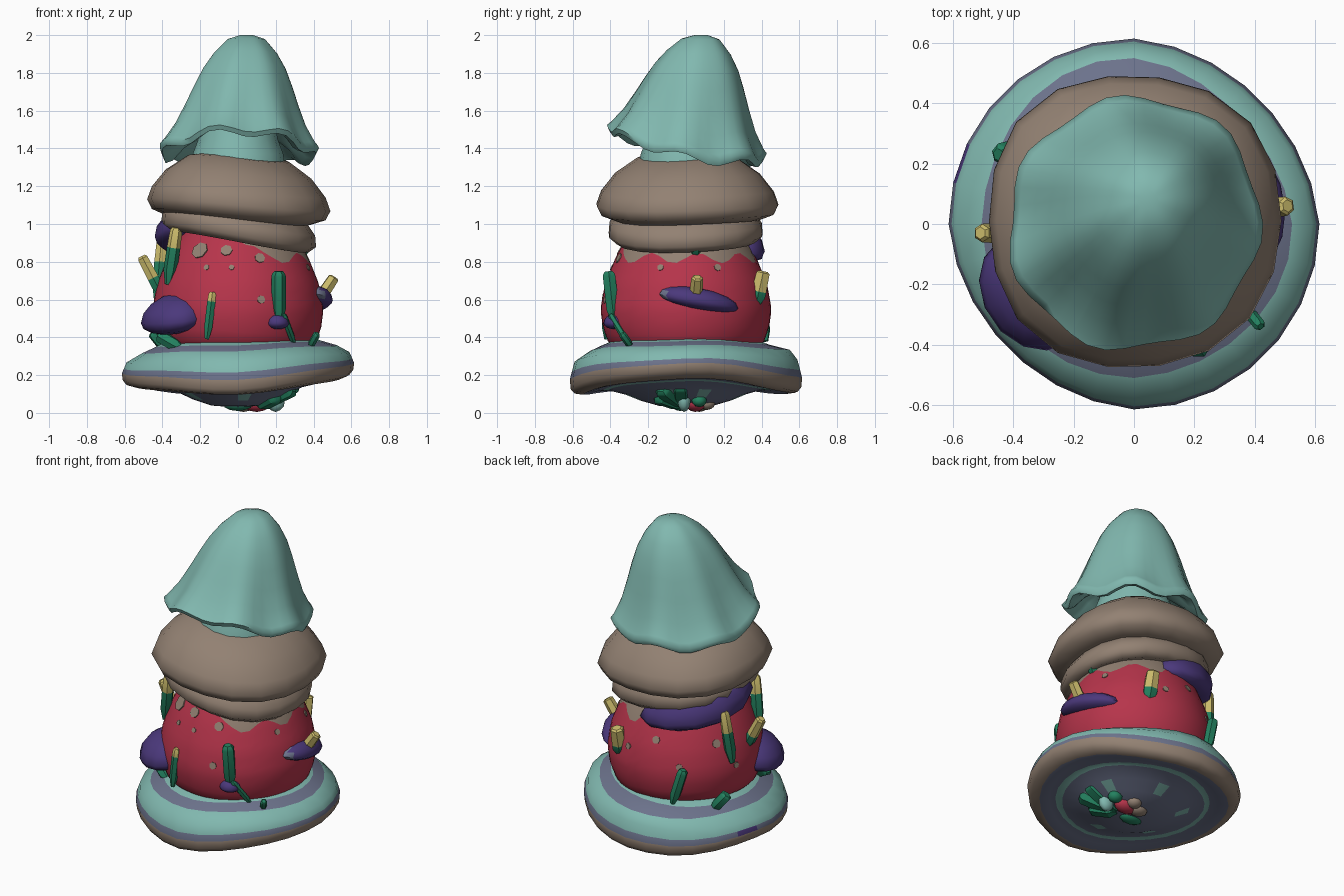
import bpy, bmesh, math
from math import sin, cos, pi, radians
from mathutils import Vector, Matrix

old = bpy.data.objects.get("Cube")
if old:
    bpy.data.objects.remove(old)


def material(name, rgb):
    m = bpy.data.materials.new(name)
    m.use_nodes = True
    m.diffuse_color = (*rgb, 1)
    m.node_tree.nodes["Principled BSDF"].inputs["Base Color"].default_value = (*rgb, 1)
    return m


TEAL = material("teal", (.22, .48, .43))
BROWN = material("brown", (.29, .22, .17))
RED = material("red", (.47, .035, .07))
PURPLE = material("purple", (.07, .04, .2))
GREY = material("slate_blue", (.15, .17, .26))
GREEN = material("green", (.017, .22, .115))
YELLOW = material("yellow", (.6, .5, .15))


def finish(name, bm, mats, angle=50):
    """Turn a bmesh into a smooth-shaded object."""
    bmesh.ops.recalc_face_normals(bm, faces=bm.faces)
    me = bpy.data.meshes.new(name)
    bm.to_mesh(me)
    bm.free()
    ob = bpy.data.objects.new(name, me)
    bpy.context.collection.objects.link(ob)
    for m in mats:
        me.materials.append(m)
    bpy.ops.object.select_all(action='DESELECT')
    ob.select_set(True)
    bpy.context.view_layer.objects.active = ob
    bpy.ops.object.shade_smooth_by_angle(angle=radians(angle))


def loft(name, profile, segs, mats, deform=None, slot=lambda band, k: 0, matrix=Matrix(), angle=50):
    """Revolve (radius, height) points; slot picks a material per band and segment."""
    bm = bmesh.new()
    rings = []
    for i, (r, z) in enumerate(profile):
        ring = []
        for k in range(segs):
            a = 2 * pi * k / segs
            p = deform(a, r, z, i) if deform else Vector((r * cos(a), r * sin(a), z))
            ring.append(bm.verts.new(p))
        rings.append(ring)
    for i, (lo, hi) in enumerate(zip(rings, rings[1:])):
        for k in range(segs):
            j = (k + 1) % segs
            bm.faces.new((lo[k], lo[j], hi[j], hi[k])).material_index = slot(i, k)
    bm.faces.new(rings[0]).material_index = slot(0, 0)
    bm.faces.new(rings[-1]).material_index = slot(len(rings) - 2, 0)
    bmesh.ops.transform(bm, matrix=matrix, verts=bm.verts)
    finish(name, bm, mats, angle)


# Skirt: conical disc whose rim dips at front and back, with wavy colour bands
def skirt_shape(a, r, z, i):
    s, c = sin(a), cos(a)
    k = min(r / .6, 1) ** 2
    wave = 1 - .045 * max(0, sin(2 * a)) * k + .02 * sin(3 * a + i) * (i in (1, 2, 10, 11))
    if i == 2:
        wave += .06 * max(0, s) ** 3
    dip = .06 * min(1, max(0, (.3 - z) / .1))
    z += k * (.028 * c + .01 * c * c - dip * s * s) + .005 * sin(5 * a) * k
    return Vector((r * wave * c, r * wave * s, z))


BANDS = [0, 1, 0, 0, 1, 2, 2, 2, 1, 1, 0, 1, 1, 1, 1]


def skirt_slot(band, k):
    if band == 12 and k % 5 == 1:
        return 0
    return 3 if band == 4 and k == 12 else BANDS[band]


loft("skirt",
     [(.36, .395), (.44, .36), (.515, .33), (.59, .285), (.605, .25), (.615, .225), (.61, .19), (.59, .165),
      (.545, .15), (.49, .155), (.445, .155), (.41, .15), (.32, .115), (.24, .075), (.14, .04), (.03, .03)],
     28, [TEAL, GREY, BROWN, PURPLE], skirt_shape, skirt_slot)

# Body: red bulb whose top turns brown along a ragged edge
BODY = [(.36, .33), (.41, .37), (.44, .45), (.453, .55), (.43, .68), (.37, .83), (.3, .95), (.24, 1.02)]


def body_radius(z):
    for (r0, z0), (r1, z1) in zip(BODY, BODY[1:]):
        if z <= z1:
            return r0 + (r1 - r0) * (z - z0) / (z1 - z0)
    return BODY[-1][0]


def on_body(a, z):
    """Point and outward normal on the body surface."""
    slope = (body_radius(z + .03) - body_radius(z - .03)) / .06
    r = body_radius(z)
    return Vector((r * cos(a), r * sin(a), z)), Vector((cos(a), sin(a), -slope)).normalized()


def body_shape(a, r, t, i):
    edge = min(.98, .82 + .028 * sin(9 * a) + .3 * max(0, .3 - cos(a - .1)))
    z = .33 + (edge - .33) * t if t < 1 else edge + (1.02 - edge) * (t - 1)
    return on_body(a, z)[0]


loft("body", [(0, i / 12) for i in range(13)] + [(0, 1 + i / 4) for i in range(1, 5)], 48,
     [RED, BROWN], body_shape, lambda band, k: int(band >= 12))

# Spots: thin plates lying on the body
SPOTS = [(-125, .86, .048), (-100, .86, .032), (-95, .77, .015), (-72, .82, .028), (-74, .6, .022),
         (-115, .77, .016), (-20, .77, .018), (25, .77, .02), (100, .74, .024), (120, .6, .02),
         (150, .72, .026), (165, .57, .018), (75, .66, .02)]
for n, (deg, z, r) in enumerate(SPOTS):
    p, nrm = on_body(radians(deg), z)
    m = Matrix.Translation(p) @ nrm.to_track_quat('Z', 'Y').to_matrix().to_4x4()
    loft(f"spot_{n + 1}", [(r, -.003), (r, .004)], 7, [BROWN], matrix=m, angle=30)


# Brown collars, slightly tilted and a little squared
def tilted(slope, shift):
    def shape(a, r, z, i):
        r *= 1 + .01 * sin(3 * a + 1) + .045 * sin(2 * a) ** 2
        return Vector((r * cos(a), r * sin(a) + shift, z - slope * r * cos(a) + .008 * sin(2 * a)))
    return shape


loft("lower_collar", [(.24, 1.09), (.36, 1.06), (.405, 1.0), (.41, .94), (.37, .905), (.25, .93)],
     18, [BROWN], tilted(.15, 0), angle=75)
loft("upper_collar", [(.2, 1.36), (.27, 1.345), (.385, 1.265), (.46, 1.17), (.485, 1.1),
                      (.46, 1.05), (.38, 1.02), (.22, 1.04)], 18, [BROWN], tilted(.065, .01), angle=75)

# Neck and bell hat with a fluted, drooping brim
loft("neck", [(.25, 1.3), (.24, 1.37), (.21, 1.45), (.19, 1.6)], 16, [TEAL])


def hat_shape(a, r, t, i):
    s = sin(a)
    brim = 1.365 - .08 * s + .05 * s * s + .022 * cos(7 * a + .5)
    flute = 1 + .035 * t * t * cos(7 * a + .5) + .025 * max(0, sin(2 * a))
    fade = max(0, 1 - t)
    return Vector((r * flute * cos(a) + .045 * fade, r * flute * s + .08 * fade, 2 - (2 - brim) * t))


loft("hat", [(.035, 0), (.1, .035), (.17, .16), (.22, .29), (.26, .44), (.3, .61), (.345, .79),
             (.395, .93), (.415, .97), (.4, 1.02), (.36, 1.0), (.3, .9), (.2, .8)],
     42, [TEAL], hat_shape, angle=70)


# Shelf fungi: flattened domes bent around the body, some with a pale end
def shelf(name, deg, span, radius, depth, z, height, roll=0, droop=0, pale_end=False):
    bm = bmesh.new()
    bmesh.ops.create_uvsphere(bm, u_segments=18, v_segments=8, radius=1)
    for f in bm.faces:
        f.material_index = int(pale_end and f.calc_center_median().y < -.72)
    for v in bm.verts:
        x, y, up = v.co
        a = radians(deg + span * y)
        r = radius + depth * x
        lift = up * height * (1 if up > 0 else .65)
        v.co = (r * cos(a), r * sin(a), z + lift + roll * y - droop * x)
    finish(name, bm, [PURPLE, GREY])


shelf("front_shelf", 214, 28, .4, .17, .505, .13, droop=.035)
shelf("side_shelf", 10, 30, .42, .085, .59, .07, roll=-.04, pale_end=True)
shelf("back_shelf", 143, 68, .32, .14, .93, .14, roll=.08, droop=.04)
shelf("small_shelf", -61, 8, .43, .06, .475, .05)


# Stalks: faceted green rods, most with yellow tips
def stalk(name, start, end, r, green=.9):
    p, q = Vector(start), Vector(end)
    h = (q - p).length
    m = Matrix.Translation(p) @ (q - p).to_track_quat('Z', 'Y').to_matrix().to_4x4()
    loft(name, [(r * .5, 0), (r, h * .25), (r, h * green), (r * .9, h * .95), (r * .6, h)], 6,
         [GREEN, YELLOW], slot=lambda band, k: int(band >= 2 and green < .9), matrix=m, angle=30)


STALKS = [((-.37, -.2, .68), (-.325, -.23, .98), .036, .65),
          ((-.43, .15, .6), (-.4, .19, .93), .034, .6),
          ((-.4, -.03, .62), (-.51, -.03, .83), .034, .45),
          ((-.165, -.42, .39), (-.135, -.42, .64), .025, .8),
          ((.215, -.38, .48), (.215, -.41, .75), .038),
          ((.43, .05, .6), (.51, .06, .72), .035, .3),
          ((.2, .37, .57), (.2, .41, .75), .045, .4),
          ((-.2, .42, .38), (-.26, .4, .6), .032),
          ((-.37, .25, .33), (-.45, .23, .43), .036),
          ((.38, -.29, .35), (.42, -.34, .42), .02),
          ((.33, .05, .83), (.38, .05, .92), .03),
          ((-.3, -.27, .34), (-.42, -.22, .41), .036),
          ((.3, -.3, .36), (.24, -.4, .52), .018)]
for n, spec in enumerate(STALKS):
    stalk(f"stalk_{n + 1}", *spec)


# Sprout hanging beneath the skirt
def blob(name, loc, size, mat):
    bm = bmesh.new()
    bmesh.ops.create_icosphere(bm, subdivisions=2, radius=1)
    m = Matrix.Translation(loc) @ Matrix.Diagonal((*size, 1))
    bmesh.ops.transform(bm, matrix=m, verts=bm.verts)
    finish(name, bm, [mat])


blob("sprout_heart", (.1, .05, .05), (.08, .055, .045), RED)
blob("sprout_root", (.03, .07, .04), (.06, .05, .035), BROWN)
blob("sprout_knob", (.09, .11, .05), (.045, .045, .035), BROWN)
blob("sprout_bead", (.2, -.01, .065), (.05, .035, .06), TEAL)
blob("sprout_bud", (.2, .07, .065), (.045, .04, .035), GREEN)
blob("sprout_base", (0, -.03, .045), (.08, .05, .035), GREEN)
for n, (x, y, z) in enumerate([(.29, -.13, .14), (.31, -.03, .16), (.2, -.15, .1)]):
    stalk(f"sprout_leaf_{n + 1}", (.11, -.02, .055), (x, y, z), .055)
